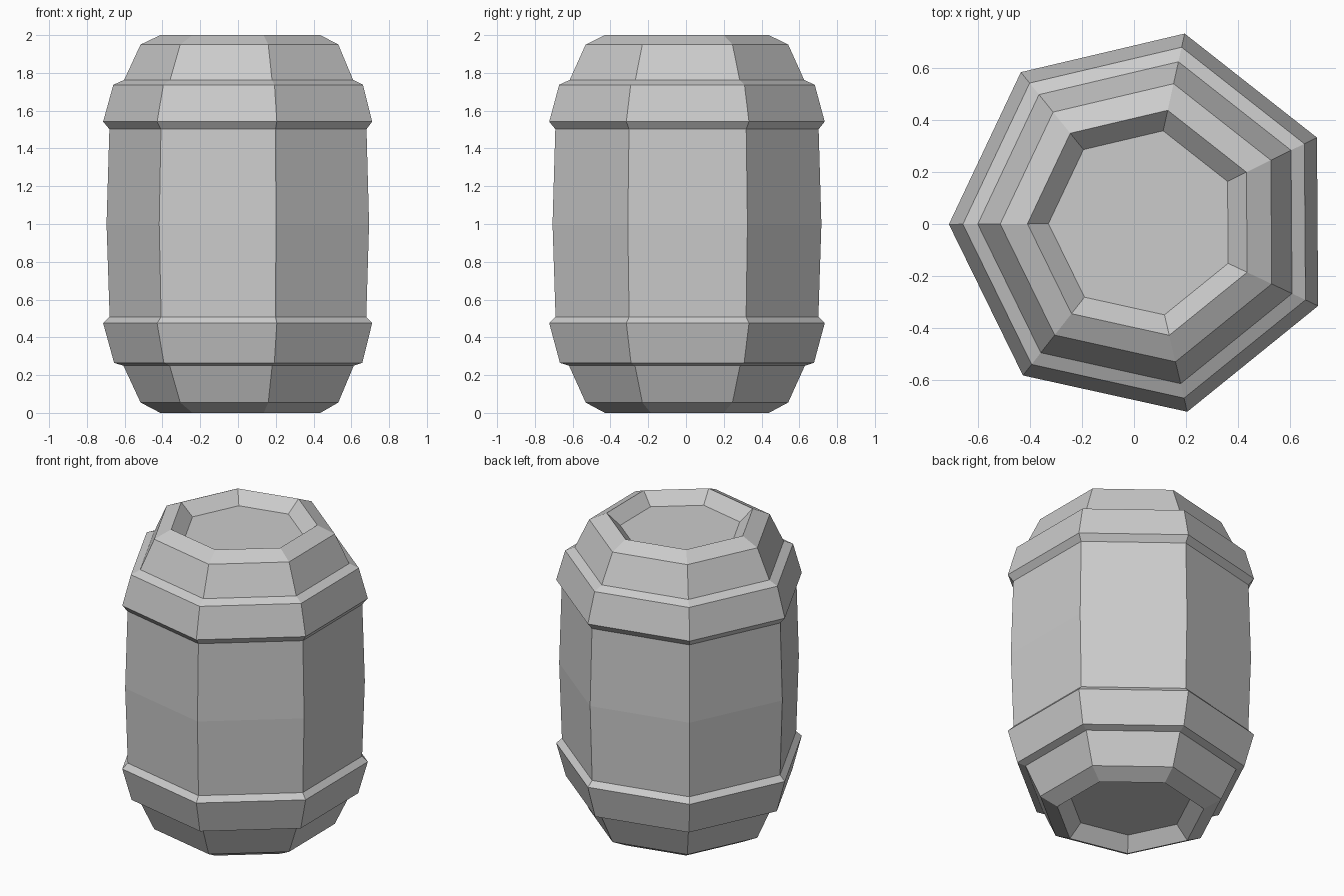
import bpy, bmesh, math

if "Cube" in bpy.data.objects:
    bpy.data.objects.remove(bpy.data.objects["Cube"])

SIDES = 7
CENTRE = (0.034, 0.004)
TURN = math.radians(180.4)


def lathe(name, profile, closed=False):
    """Sweep (radius, z) points around a seven-sided path."""
    bm = bmesh.new()
    rings = []
    for r, z in profile:
        ring = []
        for i in range(SIDES):
            a = TURN + i * math.tau / SIDES
            ring.append(bm.verts.new((CENTRE[0] + r * math.cos(a),
                                      CENTRE[1] + r * math.sin(a), z)))
        rings.append(ring)
    pairs = list(zip(rings, rings[1:]))
    if closed:
        pairs.append((rings[-1], rings[0]))
    else:
        bm.faces.new(rings[0])
        bm.faces.new(rings[-1])
    for low, high in pairs:
        for i in range(SIDES):
            j = (i + 1) % SIDES
            bm.faces.new((low[i], low[j], high[j], high[i]))
    bmesh.ops.recalc_face_normals(bm, faces=bm.faces)
    mesh = bpy.data.meshes.new(name)
    bm.to_mesh(mesh)
    bm.free()
    obj = bpy.data.objects.new(name, mesh)
    bpy.context.collection.objects.link(obj)
    return obj


# Barrel body with recessed bottom and lid
lathe("barrel_body", [
    (0.364, 0.08), (0.445, 0.0), (0.55, 0.055), (0.71, 0.40), (0.73, 1.0),
    (0.712, 1.60), (0.55, 1.95), (0.445, 2.0), (0.364, 1.925)])

# Flared hoops, sloping into the body at both edges
lathe("lower_hoop", [
    (0.625, 0.245), (0.69, 0.265), (0.748, 0.475), (0.705, 0.517)], closed=True)
lathe("upper_hoop", [
    (0.705, 1.49), (0.748, 1.542), (0.694, 1.737), (0.625, 1.768)], closed=True)
